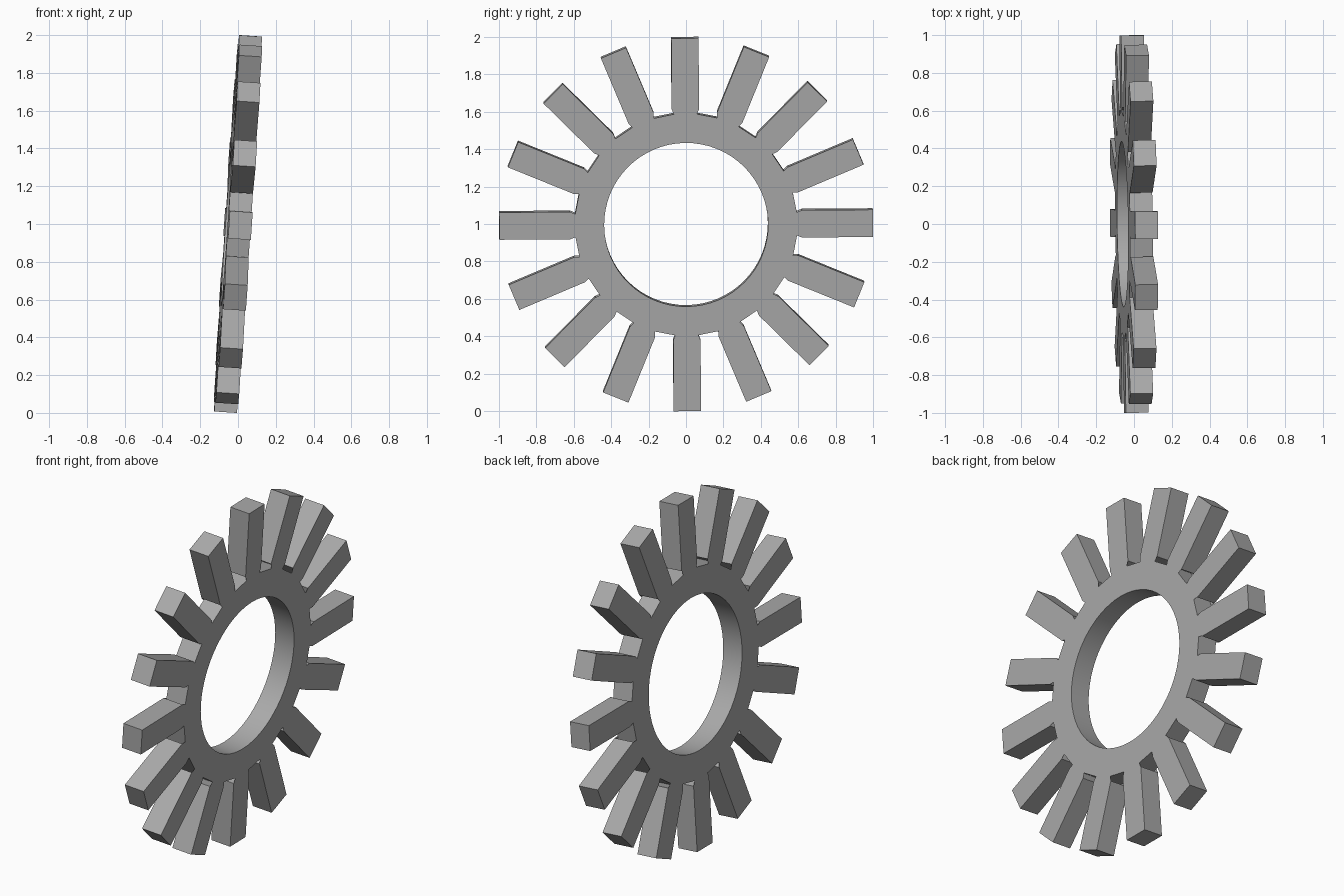
import bpy, bmesh
from math import sin, cos, pi, radians, sqrt

old = bpy.data.objects.get("Cube")
if old:
    bpy.data.objects.remove(old, do_unlink=True)

TEETH = 16
HOLE_R, ROOT_R, TIP_R = 0.438, 0.623, 0.998
HALF_W, THICK = 0.073, 0.121
STEP = 2 * pi / TEETH

mat = bpy.data.materials.new("plain_grey")
mat.use_nodes = True
grey = (0.4, 0.4, 0.4, 1)
mat.diffuse_color = grey
mat.node_tree.nodes["Principled BSDF"].inputs["Base Color"].default_value = grey

bm = bmesh.new()


def tooth_vert(angle, side, along):
    # point given across and along a tooth, turned about the x axis
    y = side * cos(angle) - along * sin(angle)
    z = side * sin(angle) + along * cos(angle)
    return bm.verts.new((-THICK / 2, y, z))


# Flat profile: four hole points and one tooth per sector
root_along = sqrt(ROOT_R ** 2 - HALF_W ** 2)
hole = [tooth_vert((k - 1) * STEP / 4, 0, HOLE_R) for k in range(4 * TEETH)]
roots = []
for i in range(TEETH):
    a = i * STEP
    r1, r2 = (tooth_vert(a, s, root_along) for s in (HALF_W, -HALF_W))
    t1, t2 = (tooth_vert(a, s, TIP_R) for s in (HALF_W, -HALF_W))
    bm.faces.new((r1, t1, t2, r2))
    roots.append((r1, r2))

# Rim: one piece under each tooth and one under each valley
for i, (r1, r2) in enumerate(roots):
    h = [hole[(4 * i + k) % len(hole)] for k in range(5)]
    following = roots[(i + 1) % TEETH][0]
    bm.faces.new((h[0], h[1], r2))
    bm.faces.new((r2, h[1], r1))
    bm.faces.new((r1, h[1], h[2]))
    # the valley lies between this tooth's left root and the next right root
    nxt = roots[(i + 1) % TEETH][1]
    bm.faces.new((r1, h[2], h[3]))
    bm.faces.new((r1, h[3], nxt))
    bm.faces.new((nxt, h[3], h[4]))

# Give the profile its thickness
ext = bmesh.ops.extrude_face_region(bm, geom=bm.faces[:])
moved = [v for v in ext["geom"] if isinstance(v, bmesh.types.BMVert)]
bmesh.ops.translate(bm, verts=moved, vec=(THICK, 0, 0))
bmesh.ops.recalc_face_normals(bm, faces=bm.faces[:])

mesh = bpy.data.meshes.new("toothed_ring")
bm.to_mesh(mesh)
bm.free()
mesh.materials.append(mat)
ring = bpy.data.objects.new("toothed_ring", mesh)
bpy.context.collection.objects.link(ring)

# The ring stands upright, leaning slightly
ring.location = (0, 0, 1)
ring.rotation_euler = (0.0075, 0.0665, 0.013)

bpy.ops.object.select_all(action='DESELECT')
ring.select_set(True)
bpy.context.view_layer.objects.active = ring
bpy.ops.object.shade_smooth_by_angle(angle=radians(20))
